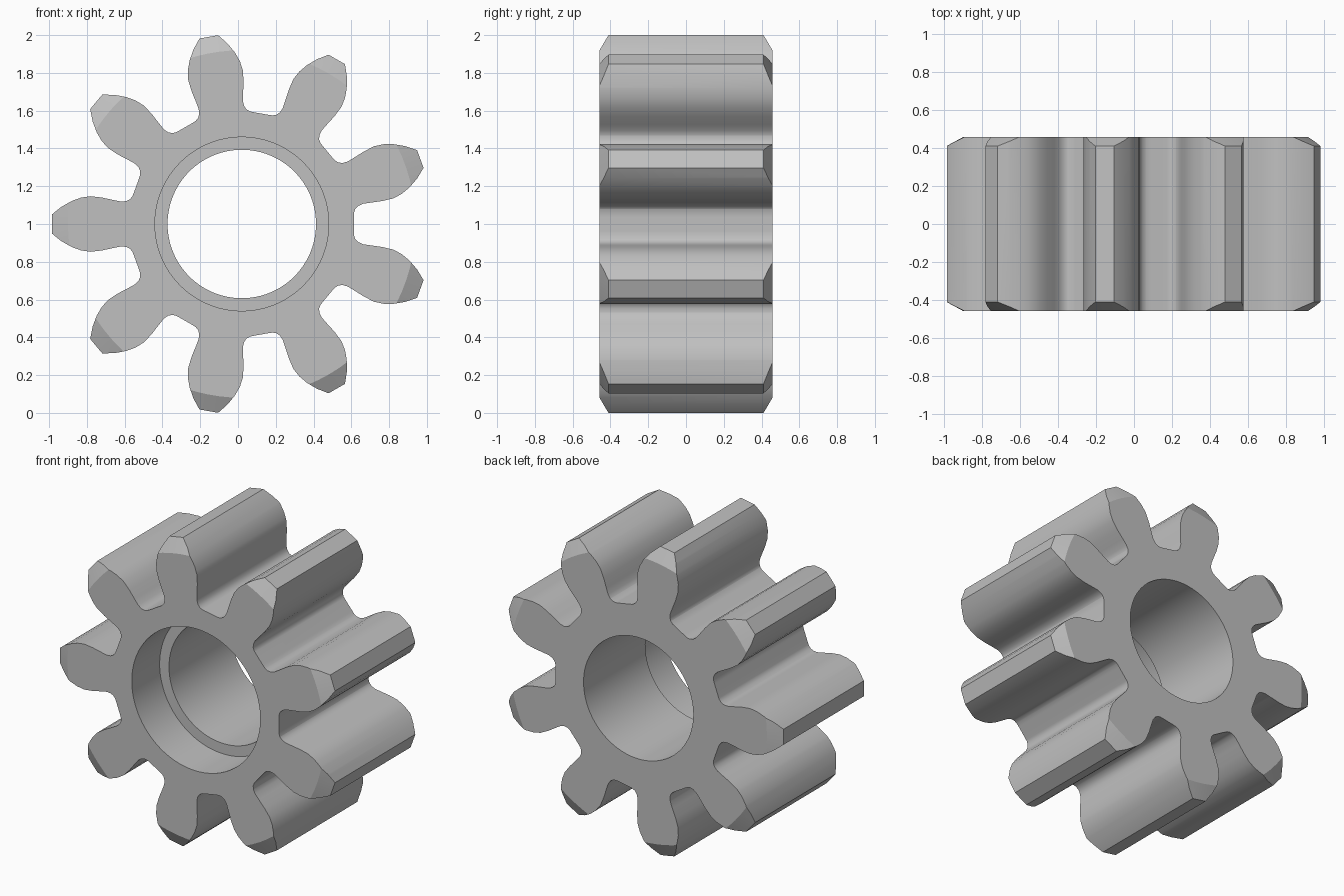
import bpy, bmesh
from math import sin, cos, pi, radians

cube = bpy.data.objects.get("Cube")
if cube:
    bpy.data.objects.remove(cube, do_unlink=True)

TEETH = 9
CX, CZ = 0.02, 1.0       # axle centre
HALF = 0.458             # half of the gear width
BORE, RECESS = 0.393, 0.46
RECESS_DEPTH = 0.285

grey = bpy.data.materials.new("plain grey")
grey.use_nodes = True
grey.diffuse_color = (0.53, 0.53, 0.53, 1)
grey.node_tree.nodes["Principled BSDF"].inputs["Base Color"].default_value = (0.53, 0.53, 0.53, 1)


def make_object(name, bm):
    bmesh.ops.recalc_face_normals(bm, faces=bm.faces)
    mesh = bpy.data.meshes.new(name)
    bm.to_mesh(mesh)
    bm.free()
    mesh.materials.append(grey)
    obj = bpy.data.objects.new(name, mesh)
    bpy.context.collection.objects.link(obj)
    return obj


def lathe(name, profile, segments=96):
    """Spin a closed (radius, y) profile around the axle."""
    bm = bmesh.new()
    rings = []
    for i in range(segments):
        a = 2 * pi * i / segments
        rings.append([bm.verts.new((CX + r * cos(a), y, CZ + r * sin(a))) for r, y in profile])
    n = len(profile)
    for i in range(segments):
        p, q = rings[i], rings[(i + 1) % segments]
        for j in range(n):
            k = (j + 1) % n
            bm.faces.new((p[j], p[k], q[k], q[j]))
    return make_object(name, bm)


def tooth_prism(name, flank, half):
    """Extrude the toothed outline; flank holds (along, half width) from root to tip."""
    tooth = [(u, -w) for u, w in flank] + [(u, w) for u, w in reversed(flank)]
    bm = bmesh.new()
    outline = []
    for t in range(TEETH):
        a = pi + 2 * pi * t / TEETH
        for u, w in tooth:
            outline.append(bm.verts.new((CX + u * cos(a) - w * sin(a), -half,
                                         CZ + u * sin(a) + w * cos(a))))
    face = bm.faces.new(outline)
    extruded = bmesh.ops.extrude_face_region(bm, geom=[face])
    moved = [v for v in extruded["geom"] if isinstance(v, bmesh.types.BMVert)]
    bmesh.ops.translate(bm, verts=moved, vec=(0, 2 * half, 0))
    return make_object(name, bm)


# Turned blank: chamfered rim, through bore and front recess
rim, chamfer_start, drop = 1.08, 0.92, 0.087
gear = lathe("gear", [
    (RECESS, -HALF), (chamfer_start, -HALF), (rim, -HALF + drop),
    (rim, HALF - drop), (chamfer_start, HALF), (BORE, HALF),
    (BORE, -HALF + RECESS_DEPTH), (RECESS, -HALF + RECESS_DEPTH)])

# Tooth outline, from the root fillet to the tip
flank = [(0.571, 0.167), (0.579, 0.147), (0.592, 0.131), (0.612, 0.121),
         (0.64, 0.119), (0.68, 0.127), (0.74, 0.14), (0.80, 0.147),
         (0.85, 0.14), (0.90, 0.122), (0.955, 0.091), (1.006, 0.05)]
cutter = tooth_prism("tooth_cutter", flank, HALF + 0.2)
cutter.hide_render = True

# Keep only the part of the blank inside the toothed outline
cut = gear.modifiers.new("teeth", "BOOLEAN")
cut.operation = "INTERSECT"
cut.solver = "EXACT"
cut.object = cutter
bpy.ops.object.select_all(action="DESELECT")
gear.select_set(True)
bpy.context.view_layer.objects.active = gear
bpy.ops.object.modifier_apply(modifier=cut.name)
bpy.data.objects.remove(cutter, do_unlink=True)

bpy.ops.object.shade_smooth_by_angle(angle=radians(27))
